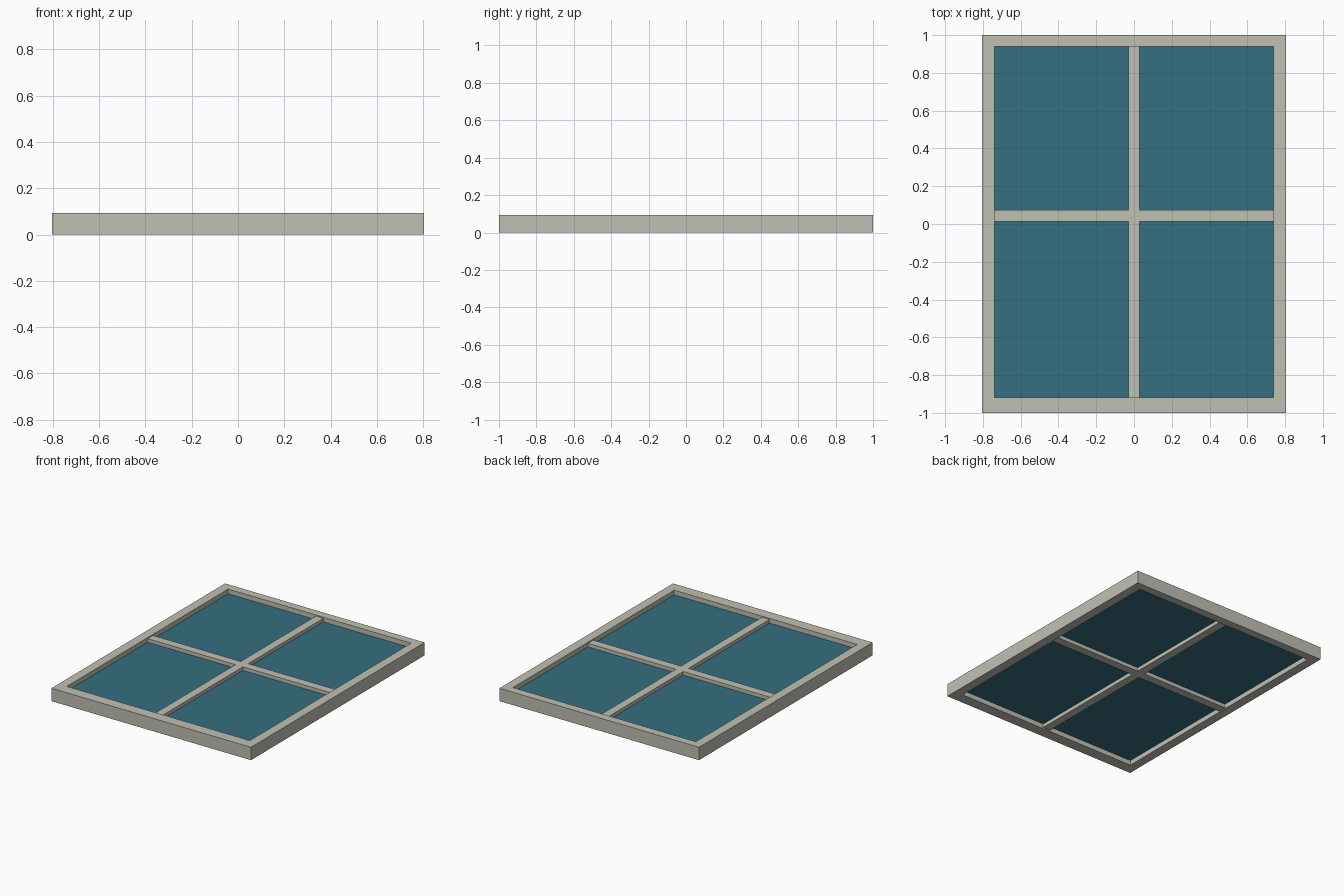
import bpy

cube = bpy.data.objects.get("Cube")
if cube:
    bpy.data.objects.remove(cube, do_unlink=True)


def material(name, colour):
    m = bpy.data.materials.new(name)
    m.use_nodes = True
    m.diffuse_color = colour
    m.node_tree.nodes["Principled BSDF"].inputs["Base Color"].default_value = colour
    return m


def box(name, x, y, z, mat):
    """Box spanning the given (low, high) ranges."""
    bpy.ops.mesh.primitive_cube_add(size=1)
    o = bpy.context.object
    o.name = o.data.name = name
    for v in o.data.vertices:
        v.co = [r[0] if c < 0 else r[1] for c, r in zip(v.co, (x, y, z))]
    o.data.materials.append(mat)
    return o


paint = material("warm grey paint", (0.53, 0.53, 0.46, 1))
glass = material("teal glass", (0.036, 0.157, 0.217, 1))

# Overall outline and the opening inside the frame
W, L, H = 0.805, 1.0, 0.094
IN_X, BOTTOM, TOP = 0.738, -0.918, 0.94
BAR = 0.03
CROSS = (0.014, 0.075)
BAR_Z = (0.008, 0.086)

# Outer frame: full-width rails with stiles between them
full = (0, H)
box("bottom_rail", (-W, W), (-L, BOTTOM), full, paint)
box("top_rail", (-W, W), (TOP, L), full, paint)
for side, name in ((-1, "right_stile"), (1, "left_stile")):
    box(name, sorted((side * IN_X, side * W)), (BOTTOM, TOP), full, paint)

# Glazing bars: one upright, with a crossbar in two halves
box("upright_bar", (-BAR, BAR), (BOTTOM, TOP), BAR_Z, paint)
for side, name in ((-1, "right_crossbar"), (1, "left_crossbar")):
    box(name, sorted((side * BAR, side * IN_X)), CROSS, BAR_Z, paint)

# Four panes set midway through the frame depth
for side, sname in ((-1, "right"), (1, "left")):
    for y, yname in (((BOTTOM, CROSS[0]), "lower"), ((CROSS[1], TOP), "upper")):
        box(f"{yname}_{sname}_pane", sorted((side * BAR, side * IN_X)), y,
            (0.035, 0.06), glass)
